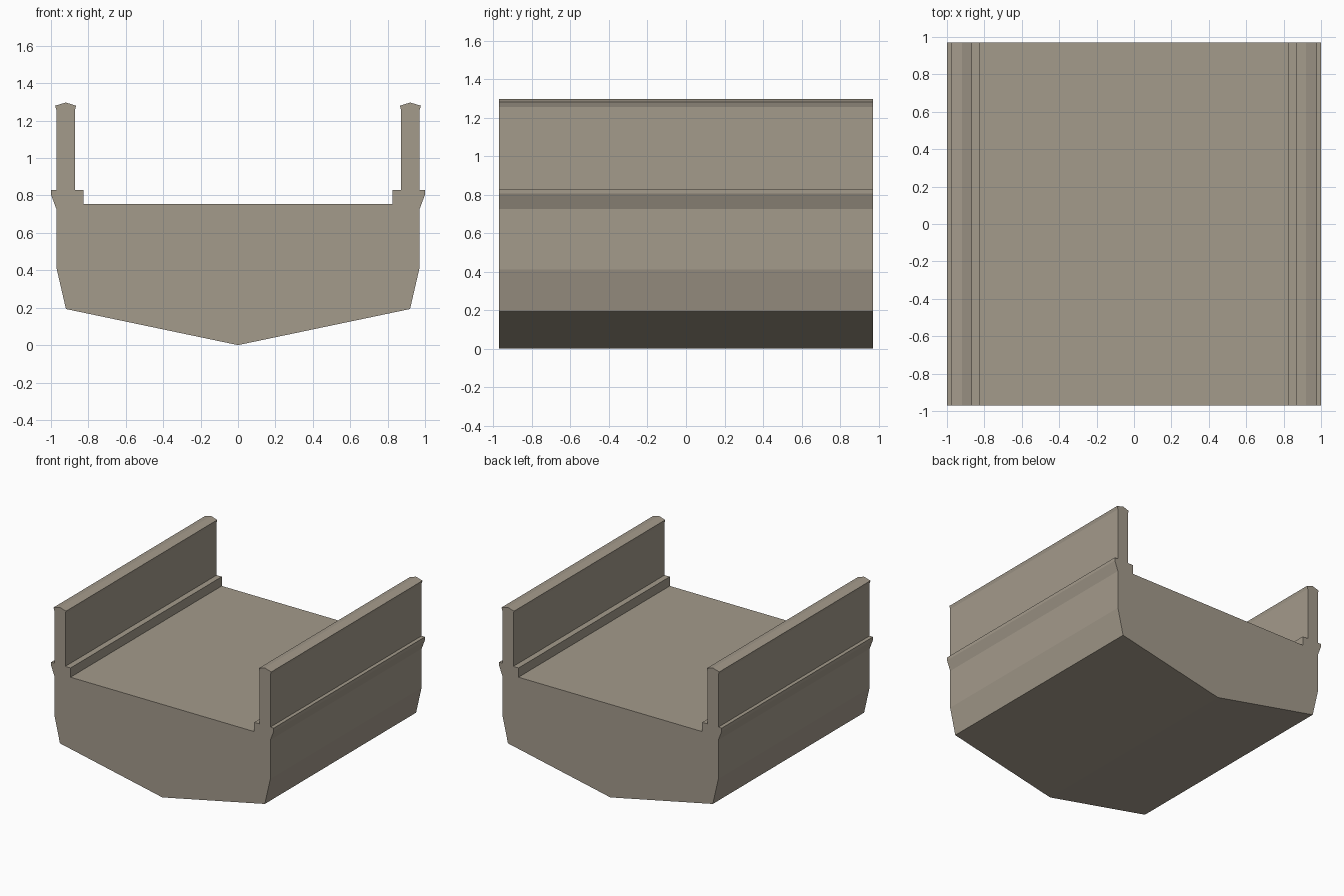
import bpy, bmesh

if "Cube" in bpy.data.objects:
    bpy.data.objects.remove(bpy.data.objects["Cube"])

HALF_LENGTH = 0.97

# Right half of the cross-section (x, z), from keel round to deck edge
half = [
    (0.92, 0.193), (0.97, 0.41), (0.97, 0.725),      # bilge and side
    (1.0, 0.805), (1.0, 0.83), (0.97, 0.83),         # outer rubbing strake
    (0.97, 1.255), (0.978, 1.28), (0.92, 1.297),     # wall and capped rail
    (0.866, 1.28), (0.872, 1.255), (0.872, 0.83),
    (0.825, 0.83), (0.825, 0.755),                   # inner step to deck
]
profile = [(0.0, 0.0)] + half + [(-x, z) for x, z in reversed(half)]

stone = bpy.data.materials.new("warm grey stone")
stone.diffuse_color = (0.37, 0.325, 0.26, 1.0)
stone.use_nodes = True
stone.node_tree.nodes["Principled BSDF"].inputs["Base Color"].default_value = stone.diffuse_color

# Trough-shaped section: mirrored profile extruded along y
bm = bmesh.new()
face = bm.faces.new([bm.verts.new((x, -HALF_LENGTH, z)) for x, z in profile])
ext = bmesh.ops.extrude_face_region(bm, geom=[face], use_keep_orig=True)
moved = [v for v in ext["geom"] if isinstance(v, bmesh.types.BMVert)]
bmesh.ops.translate(bm, verts=moved, vec=(0, 2 * HALF_LENGTH, 0))
bmesh.ops.recalc_face_normals(bm, faces=bm.faces[:])

mesh = bpy.data.meshes.new("trough_section")
bm.to_mesh(mesh)
bm.free()
mesh.materials.append(stone)
obj = bpy.data.objects.new("trough_section", mesh)
bpy.context.collection.objects.link(obj)
